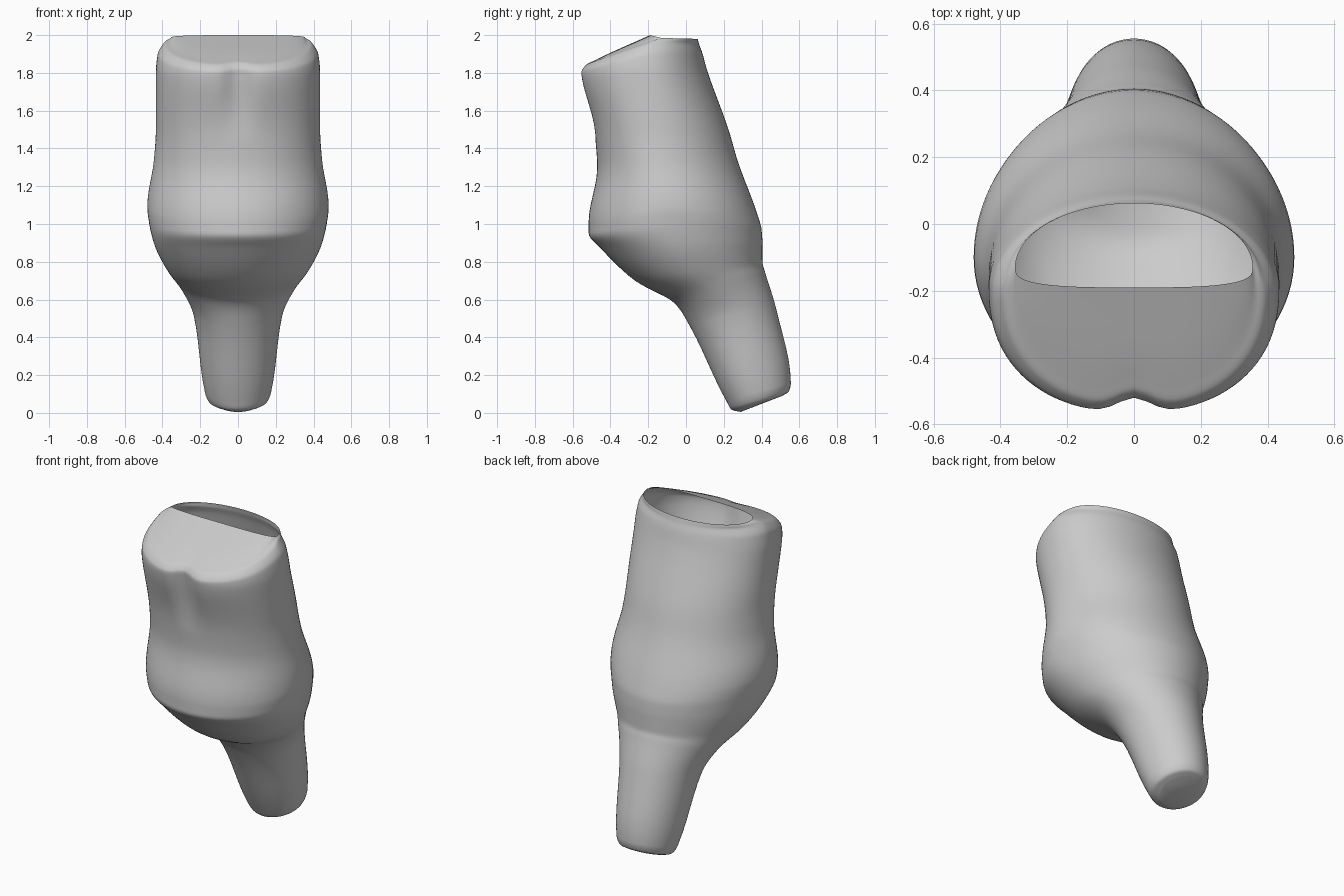
import bpy
import bmesh
import math

SIDES = 96
STEPS = 6

# Cross-sections from foot to rim: front (y, z), widest line (y, z), back (y, z), half width
SECTIONS = [
    (.29, .005, .40, .05, .51, .09, .11),
    (.245, .015, .39, .06, .545, .115, .15),
    (.215, .06, .37, .11, .555, .16, .175),
    (.02, .46, .24, .52, .475, .56, .235),
    (-.06, .58, .16, .66, .42, .74, .30),
    (-.27, .70, .03, .75, .405, .80, .37),
    (-.45, .87, -.06, .87, .405, .89, .435),
    (-.515, .95, -.1, .99, .40, .97, .468),
    (-.515, 1.02, -.1, 1.09, .375, 1.06, .48),
    (-.47, 1.3, -.14, 1.34, .275, 1.33, .445),
    (-.485, 1.48, -.15, 1.5, .225, 1.5, .435),
    (-.56, 1.76, -.19, 1.8, .11, 1.82, .435),
    (-.565, 1.80, -.2, 1.90, .085, 1.91, .425),
    (-.545, 1.835, -.19, 1.955, .07, 1.95, .395),
    (-.50, 1.86, -.16, 1.975, .066, 1.965, .375),
    (-.19, 2.0, -.13, 1.985, .062, 1.98, .355),
]


def smooth(low, high, value):
    t = min(max((value - low) / (high - low), 0), 1)
    return t * t * (3 - 2 * t)


def blend_sections(rows):
    """Smoothly interpolate the sections without overshooting any of them."""
    gaps = [math.dist(a, b) for a, b in zip(rows, rows[1:])]
    slopes = [[(q - p) / gap for p, q in zip(a, b)]
              for a, b, gap in zip(rows, rows[1:], gaps)]
    tangents = [slopes[0]]
    for before, after in zip(slopes, slopes[1:]):
        tangents.append([2 * p * q / (p + q) if p * q > 0 else 0
                         for p, q in zip(before, after)])
    tangents.append(slopes[-1])
    result = []
    for i, gap in enumerate(gaps):
        for k in range(STEPS):
            t = k / STEPS
            rise = t * t * (3 - 2 * t)
            leave, arrive = t * (1 - t) ** 2 * gap, t * t * (t - 1) * gap
            result.append([
                p + (q - p) * rise + m * leave + n * arrive
                for p, q, m, n in zip(rows[i], rows[i + 1], tangents[i], tangents[i + 1])])
    result.append(list(rows[-1]))
    return result


def ring_points(section):
    """Front and back half ovals that meet at the widest line."""
    front_y, front_z, mid_y, mid_z, back_y, back_z, width = section
    square = 2 + .3 * smooth(1.2, 1.6, front_z) + .8 * smooth(1.86, 2, front_z)
    groove = .045 * smooth(1.4, 1.78, front_z) * (1 - smooth(1.84, 1.96, front_z))
    points = []
    for i in range(SIDES):
        angle = math.tau * i / SIDES
        c, s = math.cos(angle), math.sin(angle)
        if s >= 0:
            x, reach, end_y, end_z = width * c, s, back_y, back_z
        else:
            x = math.copysign(width * abs(c) ** (2 / square), c)
            reach, end_y, end_z = abs(s) ** (2 / square), front_y, front_z
        y = mid_y + (end_y - mid_y) * reach
        z = mid_z + (end_z - mid_z) * reach
        if s < 0:
            # Shallow groove down the middle of the front
            dent = groove * math.exp(-(x / .07) ** 2)
            y += dent
            z += .4 * dent
        points.append((x, y, z))
    return points


cube = bpy.data.objects.get("Cube")
if cube:
    bpy.data.objects.remove(cube, do_unlink=True)

# Material
grey = bpy.data.materials.new("plain grey")
grey.use_nodes = True
colour = (.6, .6, .6, 1)
grey.diffuse_color = colour
grey.node_tree.nodes["Principled BSDF"].inputs["Base Color"].default_value = colour

# Hollow tilted body with an open top and a closed foot
bm = bmesh.new()
rings = [[bm.verts.new(p) for p in ring_points(row)] for row in blend_sections(SECTIONS)]
for lower, upper in zip(rings, rings[1:]):
    for i in range(SIDES):
        j = (i + 1) % SIDES
        bm.faces.new((lower[i], lower[j], upper[j], upper[i]))
bm.faces.new(reversed(rings[0]))

mesh = bpy.data.meshes.new("angled_hollow_post")
bm.to_mesh(mesh)
bm.free()
mesh.materials.append(grey)
post = bpy.data.objects.new("angled_hollow_post", mesh)
bpy.context.collection.objects.link(post)
bpy.context.view_layer.objects.active = post
post.select_set(True)
bpy.ops.object.shade_smooth_by_angle(angle=math.radians(50))
